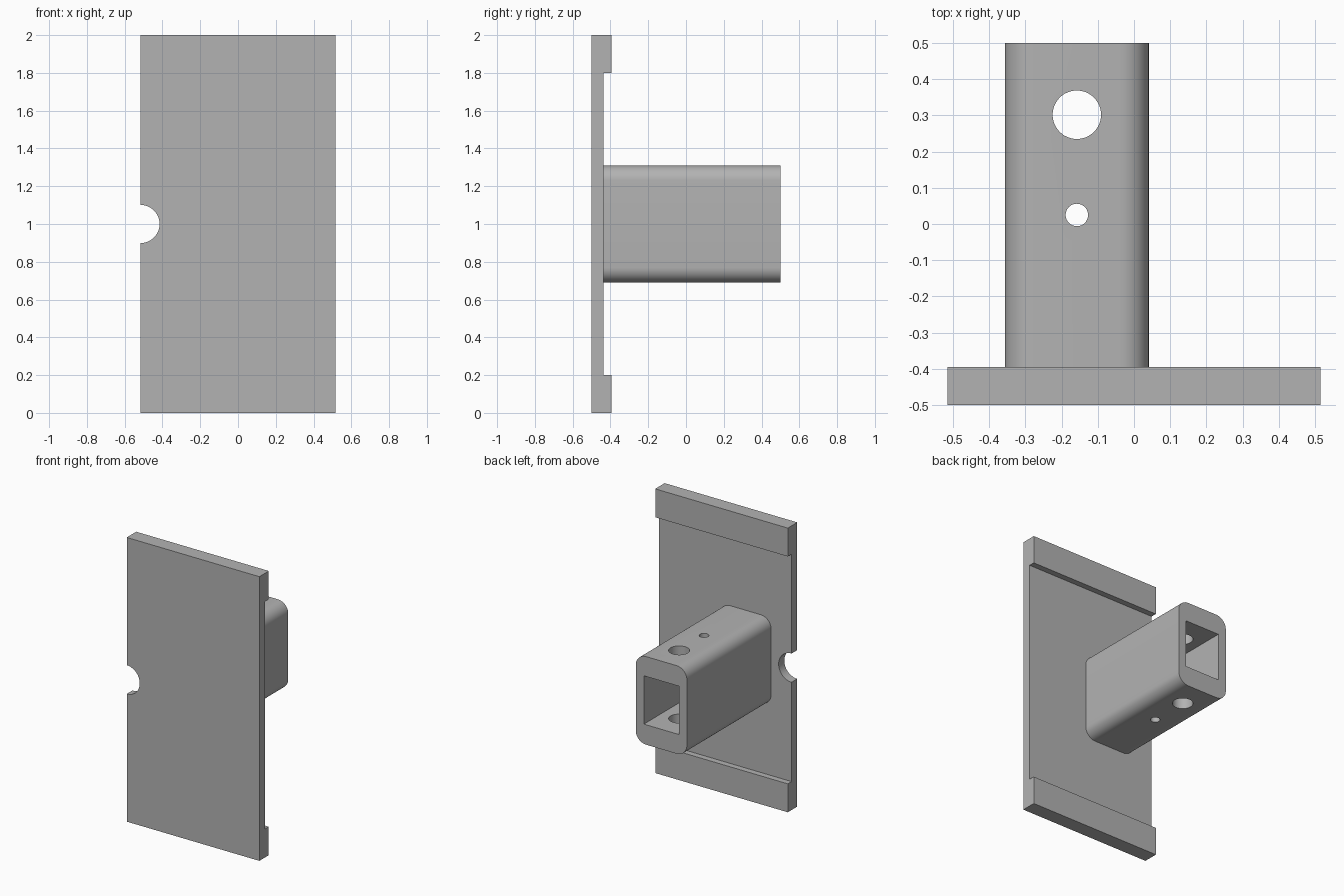
import bpy, bmesh
from mathutils import Matrix, Vector

cube = bpy.data.objects.get("Cube")
if cube:
    bpy.data.objects.remove(cube, do_unlink=True)

# Single painted-metal colour
GREY = (0.45, 0.45, 0.45, 1)
grey = bpy.data.materials.new("plain grey")
grey.use_nodes = True
grey.diffuse_color = GREY
grey.node_tree.nodes["Principled BSDF"].inputs["Base Color"].default_value = GREY

HALF_W, RECESS_Y = 0.516, -0.437
TUBE_X, TUBE_Z = -0.158, 1.0


def add_object(name, bm):
    bmesh.ops.recalc_face_normals(bm, faces=bm.faces)
    mesh = bpy.data.meshes.new(name)
    bm.to_mesh(mesh)
    bm.free()
    mesh.materials.append(grey)
    obj = bpy.data.objects.new(name, mesh)
    bpy.context.collection.objects.link(obj)
    return obj


def box(name, size, center, radius=0):
    """Box whose edges along y can be rounded."""
    bm = bmesh.new()
    bmesh.ops.create_cube(bm, size=1)
    bmesh.ops.scale(bm, vec=size, verts=bm.verts)
    if radius:
        edges = [e for e in bm.edges
                 if abs(e.verts[0].co.y - e.verts[1].co.y) > 0.01]
        bmesh.ops.bevel(bm, geom=edges, offset=radius, segments=10,
                        profile=0.5, affect='EDGES')
    bmesh.ops.translate(bm, vec=center, verts=bm.verts)
    return add_object(name, bm)


def cylinder(name, radius, depth, center, axis):
    bm = bmesh.new()
    turn = Vector((0, 0, 1)).rotation_difference(Vector(axis)).to_matrix().to_4x4()
    bmesh.ops.create_cone(bm, cap_ends=True, segments=48, radius1=radius,
                          radius2=radius, depth=depth,
                          matrix=Matrix.Translation(center) @ turn)
    return add_object(name, bm)


def cut(obj, cutter):
    cutter.hide_render = True
    mod = obj.modifiers.new("cut", 'BOOLEAN')
    mod.operation, mod.solver, mod.object = 'DIFFERENCE', 'EXACT', cutter
    bpy.context.view_layer.objects.active = obj
    bpy.ops.object.modifier_apply(modifier=mod.name)
    bpy.data.objects.remove(cutter, do_unlink=True)


# Back plate: stepped side profile swept across its width
profile = [(-0.5, 0), (-0.395, 0), (-0.395, 0.2), (RECESS_Y, 0.2),
           (RECESS_Y, 1.8), (-0.395, 1.8), (-0.395, 2), (-0.5, 2)]
bm = bmesh.new()
side = bm.faces.new([bm.verts.new((-HALF_W, y, z)) for y, z in profile])
swept = bmesh.ops.extrude_face_region(bm, geom=[side], use_keep_orig=True)
bmesh.ops.translate(bm, vec=(2 * HALF_W, 0, 0),
                    verts=[v for v in swept["geom"] if isinstance(v, bmesh.types.BMVert)])
plate = add_object("mounting_plate", bm)

# Half-round notch in the plate edge
cut(plate, cylinder("notch_cutter", 0.101, 0.4, (-HALF_W, -0.45, 1), (0, 1, 0)))

# Rounded receiver tube with a rectangular bore
length = 0.5 - RECESS_Y
tube = box("receiver_tube", (0.398, length, 0.62),
           (TUBE_X, RECESS_Y + length / 2, TUBE_Z), radius=0.08)
cut(tube, box("bore_cutter", (0.272, length + 0.1, 0.34),
              (TUBE_X, RECESS_Y + length / 2, TUBE_Z)))

# Pin holes through the top and bottom walls
for hole_y, radius in ((0.302, 0.067), (0.025, 0.031)):
    cut(tube, cylinder("hole_cutter", radius, 1, (TUBE_X, hole_y, TUBE_Z), (0, 0, 1)))

# Smooth the rounded surfaces, keep hard edges crisp
for obj in (plate, tube):
    bpy.ops.object.select_all(action='DESELECT')
    obj.select_set(True)
    bpy.context.view_layer.objects.active = obj
    bpy.ops.object.shade_smooth_by_angle(angle=0.6)
